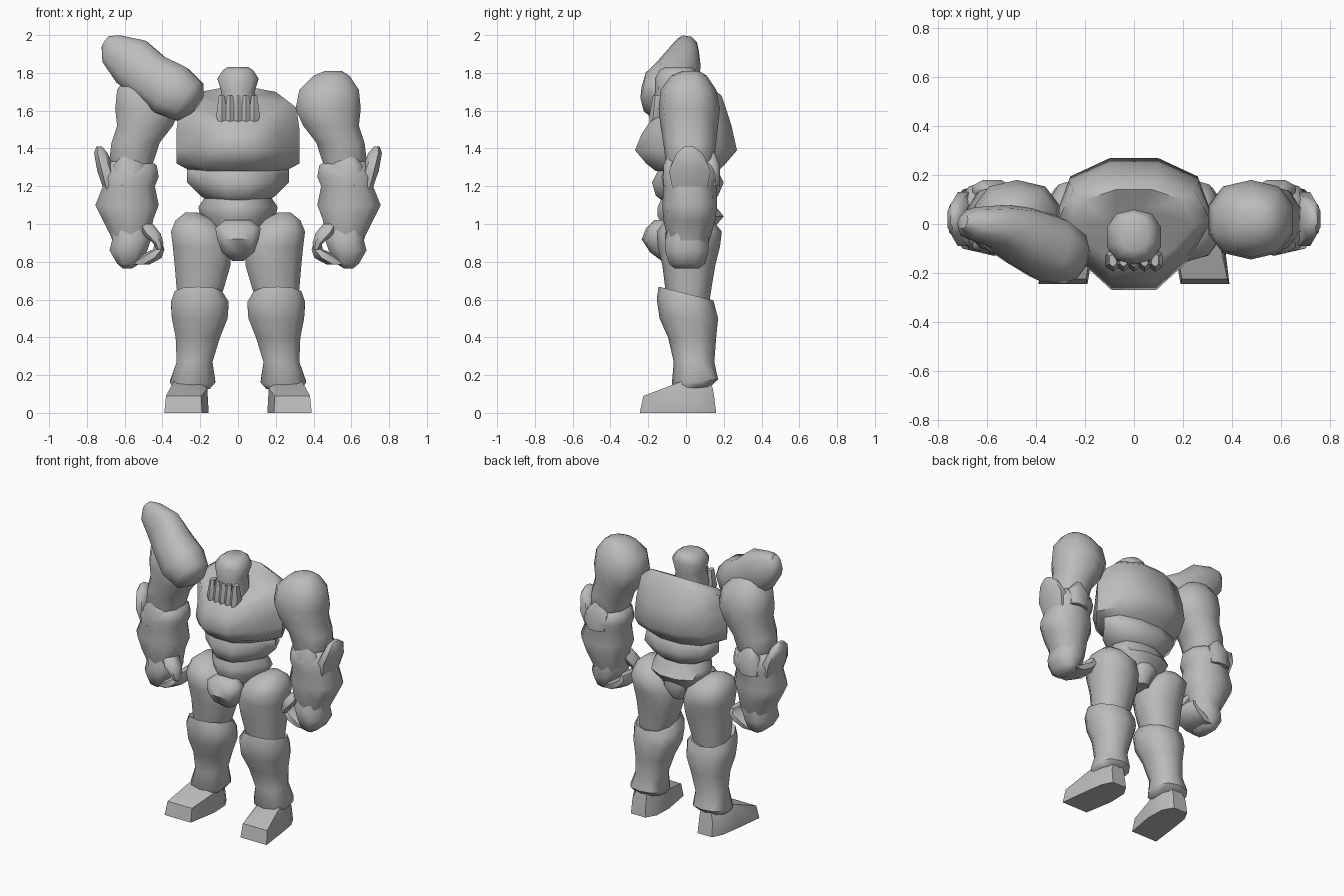
import bpy, bmesh, math
from mathutils import Vector

stone = bpy.data.materials.new("stone_grey")
stone.diffuse_color = (0.5, 0.5, 0.5, 1)


def finish(name, bm, angle=50):
    bmesh.ops.recalc_face_normals(bm, faces=bm.faces)
    me = bpy.data.meshes.new(name)
    bm.to_mesh(me)
    bm.free()
    ob = bpy.data.objects.new(name, me)
    bpy.context.collection.objects.link(ob)
    me.materials.append(stone)
    bpy.ops.object.select_all(action='DESELECT')
    ob.select_set(True)
    bpy.context.view_layer.objects.active = ob
    bpy.ops.object.shade_smooth_by_angle(angle=math.radians(angle))
    return ob


def skin(name, loops, angle=50):
    """Bridge point loops and close both ends."""
    bm = bmesh.new()
    rows = [[bm.verts.new(p) for p in loop] for loop in loops]
    n = len(rows[0])
    for a, b in zip(rows, rows[1:]):
        for i in range(n):
            j = (i + 1) % n
            bm.faces.new((a[i], a[j], b[j], b[i]))
    bm.faces.new(rows[0][::-1])
    bm.faces.new(rows[-1])
    return finish(name, bm, angle)


def circle(n=10, power=0.85):
    pts = []
    for i in range(n):
        a = 2 * math.pi * (i + 0.5) / n
        c, s = math.cos(a), math.sin(a)
        pts.append((math.copysign(abs(c) ** power, c), math.copysign(abs(s) ** power, s)))
    mx = max(abs(p[0]) for p in pts)
    my = max(abs(p[1]) for p in pts)
    return [(x / mx, y / my) for x, y in pts]


def stack(name, rings, outline=None, sx=1, angle=50):
    """Rings are (z, x0, x1, y0, y1, tilt); tilt raises z towards the back."""
    outline = outline or circle()
    loops = []
    for z, x0, x1, y0, y1, t in rings:
        cx, cy, rx, ry = (x0 + x1) / 2, (y0 + y1) / 2, (x1 - x0) / 2, (y1 - y0) / 2
        loops.append([(sx * (cx + u * rx), cy + v * ry, z + t * v * ry) for u, v in outline])
    return skin(name, loops, angle)


def sym(rings):
    return [(z, -w, w, y0, y1, t) for z, w, y0, y1, t in rings]


def blob(name, loc, size, sx=1):
    bm = bmesh.new()
    bmesh.ops.create_icosphere(bm, subdivisions=2, radius=1)
    for v in bm.verts:
        v.co = Vector((sx * (loc[0] + v.co.x * size[0]), loc[1] + v.co.y * size[1], loc[2] + v.co.z * size[2]))
    return finish(name, bm)


# chest: angular outline with a narrow front
half = [(0.28, -1), (0.66, -0.58), (1, 0.08), (0.8, 0.72), (0.3, 1)]
body = half + [(-x, y) for x, y in reversed(half)]
stack("chest", sym([
    (1.32, .16, -.12, .13, 0), (1.28, .25, -.16, .17, 0), (1.32, .325, -.21, .21, 0),
    (1.39, .325, -.27, .27, 0), (1.50, .325, -.235, .24, .1), (1.61, .31, -.19, .19, .35),
    (1.64, .25, -.16, .14, .55), (1.63, .10, -.08, .06, .6)]), body)

# belly: two flared segments
stack("upper_belly", sym([
    (1.34, .2, -.12, .12, 0), (1.30, .27, -.14, .16, 0), (1.22, .27, -.18, .20, 0),
    (1.15, .20, -.16, .17, 0), (1.11, .14, -.11, .12, 0)]), body)
stack("lower_belly", sym([
    (1.18, .15, -.11, .12, 0), (1.09, .21, -.15, .16, 0), (1.04, .20, -.15, .20, 0),
    (.97, .17, -.11, .14, 0), (.86, .09, -.08, .10, 0)]), body)

# codpiece and tailpiece
stack("front_hip_plate", sym([
    (1.02, .07, -.17, -.08, 0), (.98, .12, -.21, -.06, 0), (.92, .11, -.235, -.06, 0),
    (.85, .085, -.19, -.05, 0), (.805, .03, -.13, -.07, 0)]))
stack("back_hip_plate", sym([
    (1.03, .08, .05, .15, 0), (.95, .08, .04, .17, 0), (.86, .04, .03, .12, 0)]))

# head with a ragged beard
stack("head", sym([
    (1.83, .055, -.11, .03, 0), (1.815, .08, -.14, .05, 0), (1.77, .11, -.165, .06, 0),
    (1.70, .088, -.165, .05, 0), (1.61, .105, -.17, .04, 0), (1.54, .10, -.16, .02, 0)]))
for i in range(5):
    x = (i - 2) * .043
    tip = 1.505 + .012 * abs(i - 2)
    stack("beard_lock", [(1.68, x - .015, x + .015, -.175, -.12, 0),
                         (1.57, x - .03, x + .03, -.195, -.1, 0),
                         (tip, x - .012, x + .012, -.19, -.15, 0)], circle(6))

for s in (1, -1):
    # upper arm with a domed shoulder
    stack("upper_arm", [
        (1.81, .46, .55, -.02, .07, 0), (1.785, .40, .59, -.08, .11, 0),
        (1.71, .325, .64, -.135, .16, 0), (1.61, .305, .65, -.145, .18, 0),
        (1.52, .345, .64, -.135, .17, 0), (1.43, .415, .67, -.12, .16, 0),
        (1.35, .44, .68, -.11, .15, 0), (1.25, .48, .64, -.09, .12, 0)], sx=s)
    # forearm guard
    stack("forearm", [
        (1.36, .50, .65, -.06, .09, 0), (1.31, .43, .70, -.11, .16, 0),
        (1.25, .42, .725, -.13, .18, 0), (1.20, .44, .715, -.12, .16, 0),
        (1.10, .42, .755, -.125, .165, 0), (1.02, .45, .715, -.12, .155, 0),
        (.93, .46, .67, -.10, .13, 0), (.88, .48, .66, -.08, .11, 0)], sx=s)
    # flared elbow fin and front crest
    stack("elbow_fin", [
        (1.41, .72, .75, -.01, .04, 0), (1.375, .69, .762, -.05, .09, 0),
        (1.28, .65, .745, -.09, .13, 0), (1.18, .65, .71, -.07, .11, 0)], circle(8), s)
    for y in (-.09, .12):
        stack("elbow_point", [
            (1.38, .56, .60, y, y + .03, 0), (1.31, .50, .66, y - .03, y + .06, 0),
            (1.20, .52, .65, y - .03, y + .06, 0)], circle(8), s)
    # closed fist with curled fingers and thumb
    stack("fist", [
        (.99, .47, .68, -.09, .12, 0), (.92, .46, .665, -.11, .12, 0),
        (.86, .48, .68, -.11, .12, 0), (.79, .52, .64, -.09, .10, 0),
        (.765, .56, .61, -.06, .07, 0)], circle(8), s)
    stack("curled_fingers", [
        (.90, .40, .44, -.05, .10, 0), (.865, .39, .45, -.08, .11, 0),
        (.82, .405, .55, -.09, .11, 0), (.785, .47, .60, -.08, .10, 0)], circle(8), s)
    stack("thumb", [
        (1.00, .45, .54, -.09, .02, 0), (.95, .41, .51, -.11, .0, 0),
        (.90, .395, .45, -.11, -.03, 0), (.865, .40, .43, -.10, -.05, 0)], circle(8), s)

    # thigh
    stack("thigh", [
        (1.06, .21, .28, -.03, .08, 0), (1.02, .13, .33, -.11, .14, 0),
        (.96, .07, .355, -.155, .19, 0), (.88, .035, .345, -.15, .18, 0),
        (.78, .04, .335, -.125, .155, 0), (.66, .075, .325, -.11, .135, 0),
        (.56, .11, .31, -.09, .12, 0)], sx=s)
    # shin guard with a tilted rim
    stack("shin", [
        (.61, .14, .31, -.10, .11, -.25), (.632, .085, .335, -.145, .145, -.25),
        (.58, .05, .355, -.155, .155, -.15), (.50, .055, .35, -.14, .17, 0),
        (.40, .095, .33, -.095, .16, 0), (.27, .135, .325, -.065, .15, 0),
        (.165, .12, .36, -.075, .17, .1), (.13, .15, .34, -.05, .13, .1)], sx=s)
    # foot: splayed sole, toe height low, ankle high
    sole = [(.19, -.245), (.39, -.245), (.365, -.04), (.345, .09), (.31, .16),
            (.20, .16), (.16, .09), (.155, -.04)]
    mid_z = [.09, .09, .13, .12, .10, .10, .12, .13]
    loops = [[(s * x, y, 0) for x, y in sole],
             [(s * (.265 + (x - .265) * .93), y * .92, z) for (x, y), z in zip(sole, mid_z)],
             [(s * (.25 + (x - .265) * .7), max(y, -.05) * .7 + .02, .17) for x, y in sole]]
    skin("foot", loops, 40)

# raised shoulder guard: sections along a slanted axis (centre, across, depth)
spine = [((-.70, .01, 1.965), .035, .03), ((-.665, .005, 1.925), .085, .065),
         ((-.56, -.01, 1.855), .135, .09), ((-.46, -.05, 1.775), .13, .125),
         ((-.35, -.10, 1.705), .145, .14), ((-.26, -.135, 1.65), .12, .11),
         ((-.22, -.14, 1.635), .06, .06)]
axis = Vector((.48, -.15, -.33)).normalized()
depth = Vector((0, 1, 0)) - axis * axis.y
depth.normalize()
across = axis.cross(depth)
skin("shoulder_guard", [[Vector(c) + across * (u * a) + depth * (v * d) for u, v in circle(10)]
                        for c, a, d in spine])
